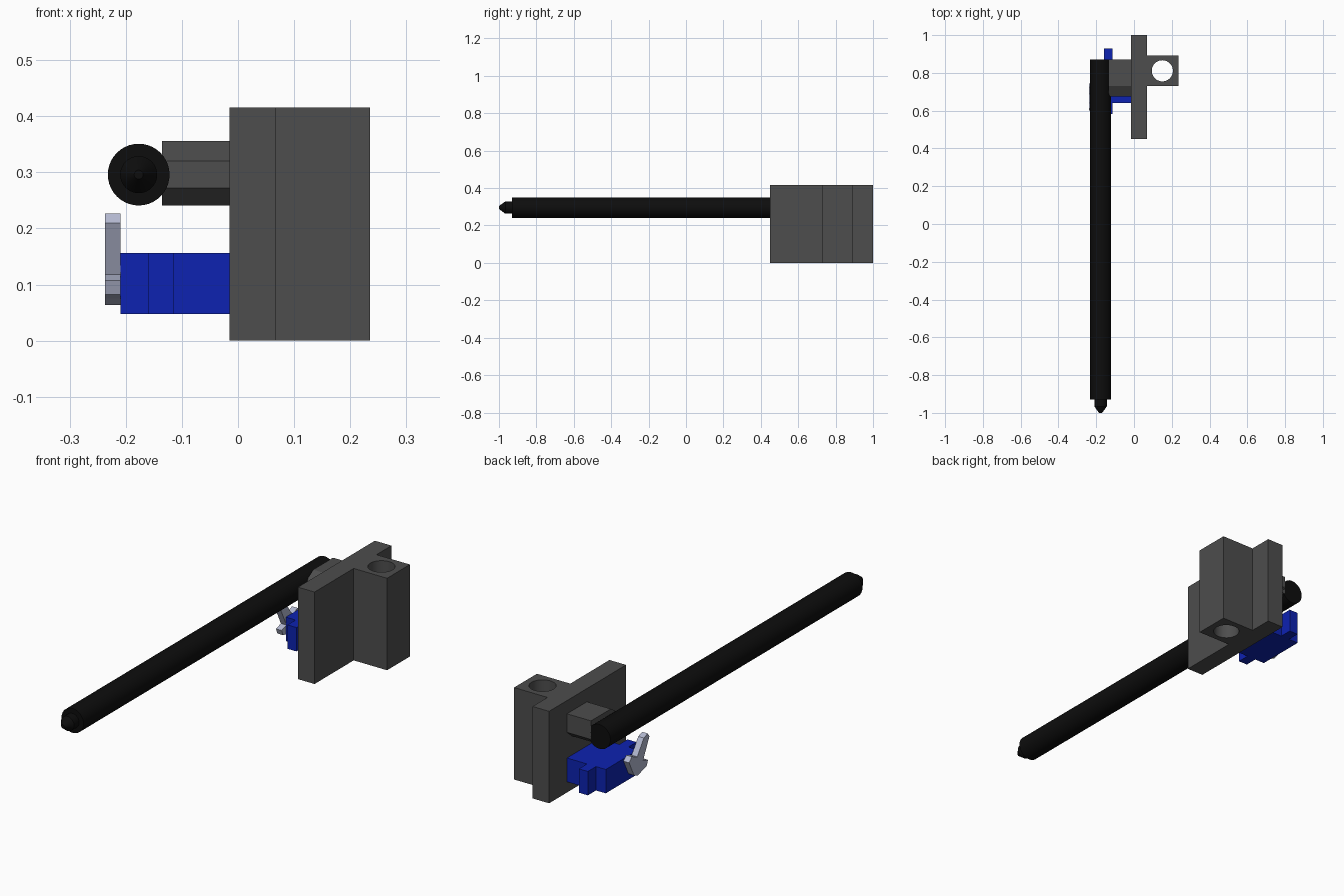
import bpy, bmesh, math
from mathutils import Vector

cube = bpy.data.objects.get("Cube")
if cube:
    bpy.data.objects.remove(cube, do_unlink=True)


def material(name, rgb, rough=0.6):
    m = bpy.data.materials.new(name)
    m.use_nodes = True
    m.diffuse_color = (*rgb, 1)
    bsdf = m.node_tree.nodes["Principled BSDF"]
    bsdf.inputs["Base Color"].default_value = (*rgb, 1)
    bsdf.inputs["Roughness"].default_value = rough
    return m


GREY = material("dark grey", (0.075, 0.075, 0.075))
BLACK = material("black", (0.004, 0.004, 0.004))
BLUE = material("blue", (0.004, 0.016, 0.44))
STEEL = material("pale steel", (0.45, 0.48, 0.63))


def finish(name, bm, mat, smooth=False):
    bmesh.ops.recalc_face_normals(bm, faces=bm.faces)
    me = bpy.data.meshes.new(name)
    bm.to_mesh(me)
    bm.free()
    me.materials.append(mat)
    if smooth:
        me.shade_smooth()
        me.set_sharp_from_angle(angle=math.radians(30))
    ob = bpy.data.objects.new(name, me)
    bpy.context.collection.objects.link(ob)
    return ob


def prism(name, outline, axis, lo, hi, mat, smooth=False):
    """Extrude an outline along x (points are y, z) or z (points are x, y)."""
    bm = bmesh.new()
    place = (lambda a, b: (lo, a, b)) if axis == "x" else (lambda a, b: (a, b, lo))
    face = bm.faces.new([bm.verts.new(place(a, b)) for a, b in outline])
    out = bmesh.ops.extrude_face_region(bm, geom=[face])
    step = Vector((hi - lo, 0, 0)) if axis == "x" else Vector((0, 0, hi - lo))
    bmesh.ops.translate(bm, vec=step,
                        verts=[v for v in out["geom"] if isinstance(v, bmesh.types.BMVert)])
    return finish(name, bm, mat, smooth)


def circle(cx, cy, r, n=32):
    return [(cx + r * math.cos(i * math.tau / n), cy + r * math.sin(i * math.tau / n))
            for i in range(n)]


# Mounting bracket: flat plate with a square boss, bored vertically
bracket = prism("bracket", [(-0.015, 0.45), (0.068, 0.45), (0.068, 0.73), (0.235, 0.73),
                            (0.235, 0.893), (0.068, 0.893), (0.068, 1.0), (-0.015, 1.0)],
                "z", 0, 0.416, GREY)
cutter = prism("bore_cutter", circle(0.15, 0.811, 0.056, 40), "z", -0.1, 0.52, GREY, True)
cutter.hide_render = True
mod = bracket.modifiers.new("bore", "BOOLEAN")
mod.operation, mod.solver, mod.object = "DIFFERENCE", "EXACT", cutter
bpy.context.view_layer.update()
bored = bpy.data.meshes.new_from_object(
    bracket.evaluated_get(bpy.context.evaluated_depsgraph_get()))
bracket.modifiers.clear()
bracket.data = bored
bored.shade_smooth()
bored.set_sharp_from_angle(angle=math.radians(30))
bpy.data.objects.remove(cutter, do_unlink=True)

# Chamfered arm joining the bracket to the rod
prism("rod_connector", [(0.73, 0.356), (0.872, 0.356), (0.872, 0.272), (0.835, 0.241),
                        (0.71, 0.241), (0.675, 0.272), (0.675, 0.32)],
      "x", -0.135, -0.015, GREY)

# Long round rod with a stepped, pointed tip, turned about the y direction
bm = bmesh.new()
profile = [(0, 0.872), (0.055, 0.872), (0.055, -0.93), (0.033, -0.93),
           (0.033, -0.966), (0.008, -1.0), (0, -1.0)]
AX, AZ = -0.177, 0.296
verts = [bm.verts.new((AX + r, y, AZ)) for r, y in profile]
edges = [bm.edges.new(pair) for pair in zip(verts, verts[1:])]
bmesh.ops.spin(bm, geom=verts + edges, cent=(AX, 0, AZ), axis=(0, 1, 0),
               angle=math.tau, steps=40)
bmesh.ops.remove_doubles(bm, verts=bm.verts, dist=0.0003)
finish("rod", bm, BLACK, True)

# Blue clamp block with a projecting tongue at both ends
prism("clamp_block", [(-0.015, 0.64), (-0.015, 0.872), (-0.115, 0.872), (-0.115, 0.93),
                      (-0.16, 0.93), (-0.16, 0.872), (-0.209, 0.872), (-0.209, 0.64),
                      (-0.16, 0.64), (-0.16, 0.582), (-0.115, 0.582), (-0.115, 0.64)],
      "z", 0.048, 0.156, BLUE)

# Small winged lever on the outer face of the clamp
prism("clamp_lever", [(0.60, 0.21), (0.612, 0.227), (0.64, 0.217), (0.687, 0.15),
                      (0.725, 0.165), (0.745, 0.145), (0.725, 0.105), (0.71, 0.075),
                      (0.68, 0.064), (0.65, 0.075), (0.62, 0.082), (0.61, 0.107),
                      (0.645, 0.118)],
      "x", -0.237, -0.209, STEEL)
